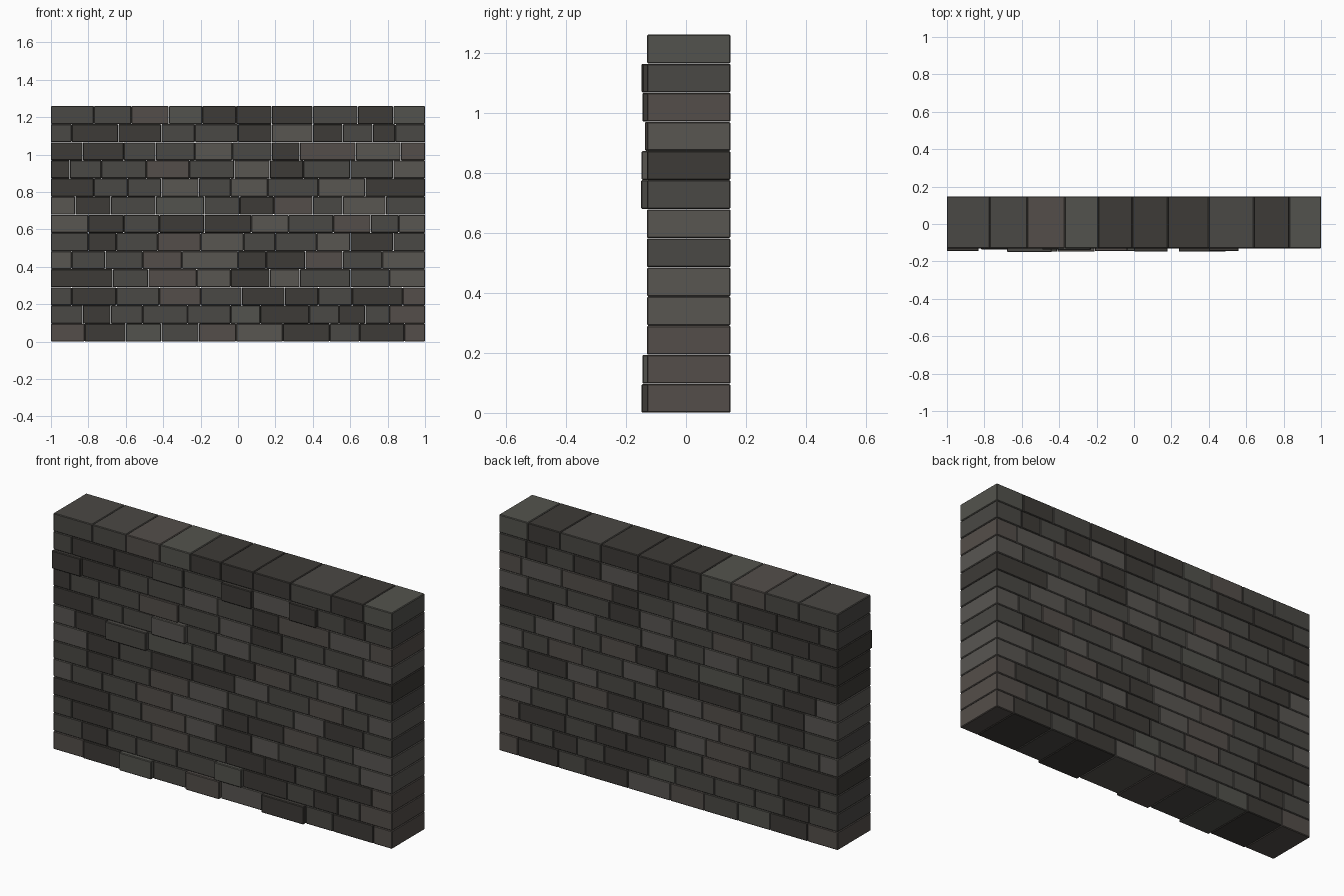
import bpy, bmesh
from mathutils import Vector

if "Cube" in bpy.data.objects:
    bpy.data.objects.remove(bpy.data.objects["Cube"])

H = 1.26 / 13            # course height
FRONT, BACK = -0.13, 0.148
GAP, BEVEL = 0.001, 0.0035

# stone shades
SHADES = {'d': (0.047, 0.043, 0.038, 1), 'm': (0.068, 0.065, 0.058, 1),
          'l': (0.098, 0.092, 0.083, 1), 'b': (0.088, 0.076, 0.068, 1),
          'g': (0.086, 0.086, 0.074, 1)}
KEYS = list(SHADES)
mats = []
for k in KEYS:
    m = bpy.data.materials.new("stone_" + k)
    m.diffuse_color = SHADES[k]
    m.use_nodes = True
    m.node_tree.nodes["Principled BSDF"].inputs["Base Color"].default_value = m.diffuse_color
    mats.append(m)

# courses from the ground up: joints in hundredths, shades, {brick: front face y}
COURSES = [
    ([-82, -60, -41, -21, -1, 24, 49, 65, 89], "bdgmbldmdb", {1: -.135, 2: -.148, 4: -.145, 6: -.148}),
    ([-83, -68, -51, -27, -4, 12, 38, 54, 68, 81], "mdmmmgdmdmb", {5: -.145}),
    ([-89, -65, -42, -20, 2, 25, 43, 61, 88], "mdmbmddmdb", {}),
    ([-67, -48, -22, -4, 17, 33, 60, 81], "dmbldlmml", {}),
    ([-89, -71, -51, -30, 0, 15, 36, 56, 77], "lmmblddbml", {}),
    ([-80, -65, -43, -20, 3, 20, 42, 60, 83], "mdmblmmldm", {}),
    ([-80, -61, -42, -18, 7, 27, 51, 71, 86], "ldmddlmbml", {}),
    ([-87, -68, -44, -18, 1, 19, 40, 56, 79], "ldmgmdbmlm", {2: -.15}),
    ([-77, -59, -41, -21, -4, 16, 43, 68], "dmmlmlmld", {3: -.148}),
    ([-90, -73, -49, -26, -2, 17, 35, 60, 83], "dmmbmldmml", {3: -.137}),
    ([-83, -61, -44, -23, -3, 18, 33, 63, 87], "ddmmlmdblb", {0: -.145}),
    ([-89, -64, -41, -23, 0, 18, 40, 56, 72, 84], "mddmmdldmdm", {3: -.14, 5: -.148, 7: -.145}),
    ([-77, -57, -37, -19, -1, 18, 40, 64, 83], "mmbgdddmdg", {}),
]


def add_brick(bm, x0, x1, z0, front, mat):
    part = bmesh.new()
    bmesh.ops.create_cube(part, size=1)
    size = Vector((x1 - x0, BACK - front, H - GAP))
    centre = Vector(((x0 + x1) / 2, (front + BACK) / 2, z0 + H / 2))
    for v in part.verts:
        v.co = centre + v.co * size
    bmesh.ops.bevel(part, geom=part.edges[:], offset=BEVEL, segments=1,
                    affect='EDGES', profile=0.5)
    for f in part.faces:
        f.material_index = mat
    tmp = bpy.data.meshes.new("brick_tmp")
    part.to_mesh(tmp)
    part.free()
    bm.from_mesh(tmp)
    bpy.data.meshes.remove(tmp)


# one object per course of full-depth stones
for i, (joints, tones, pushed) in enumerate(COURSES):
    bm = bmesh.new()
    xs = [-1] + [j / 100 for j in joints] + [1]
    for n in range(len(xs) - 1):
        x0 = xs[n] + (GAP / 2 if n else 0)
        x1 = xs[n + 1] - (GAP / 2 if n < len(xs) - 2 else 0)
        add_brick(bm, x0, x1, i * H, pushed.get(n, FRONT), KEYS.index(tones[n]))
    mesh = bpy.data.meshes.new(f"stone_course_{i + 1}")
    bm.to_mesh(mesh)
    bm.free()
    for m in mats:
        mesh.materials.append(m)
    ob = bpy.data.objects.new(mesh.name, mesh)
    bpy.context.collection.objects.link(ob)
